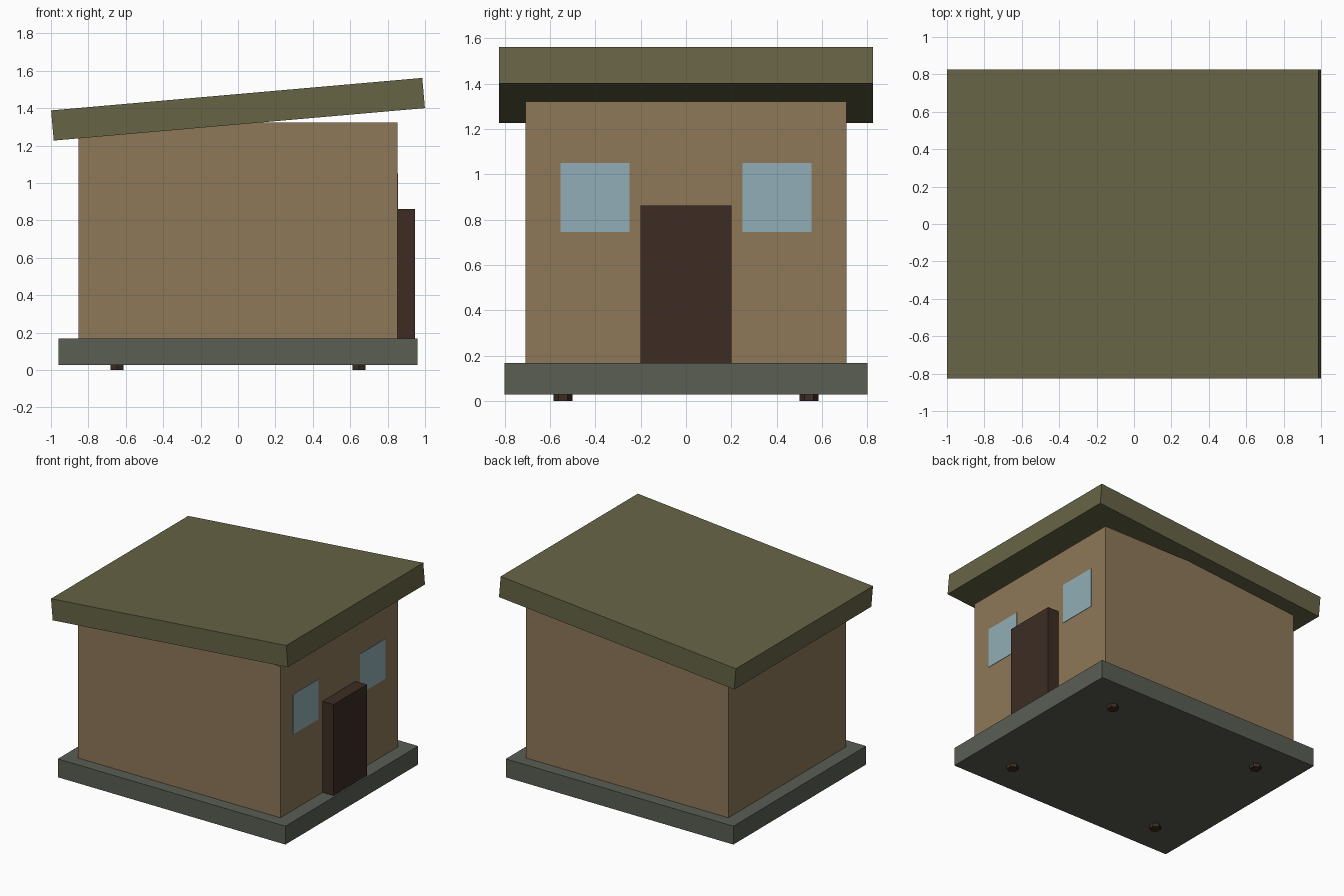
import bpy
import math

cube = bpy.data.objects.get("Cube")
if cube:
    bpy.data.objects.remove(cube, do_unlink=True)


def linear(c):
    c /= 255
    return c / 12.92 if c <= 0.04045 else ((c + 0.055) / 1.055) ** 2.4


def material(name, *rgb):
    mat = bpy.data.materials.new(name)
    colour = [linear(c) for c in rgb] + [1]
    mat.use_nodes = True
    mat.diffuse_color = colour
    bsdf = next(n for n in mat.node_tree.nodes if n.type == 'BSDF_PRINCIPLED')
    bsdf.inputs["Base Color"].default_value = colour
    return mat


tan = material("tan_wall", 141, 120, 88)
olive = material("olive_roof", 103, 100, 70)
grey = material("grey_stone", 90, 94, 84)
brown = material("dark_brown_wood", 61, 44, 35)
blue = material("pale_blue_glass", 145, 174, 183)


def box(name, x, y, z, mat):
    """Box spanning the given (low, high) range on each axis."""
    spans = (x, y, z)
    bpy.ops.mesh.primitive_cube_add(size=1, location=[(a + b) / 2 for a, b in spans])
    ob = bpy.context.object
    ob.name = name
    ob.scale = [b - a for a, b in spans]
    bpy.ops.object.transform_apply(location=False, rotation=False, scale=True)
    ob.data.materials.append(mat)
    return ob


# Floor slab and walls
box("floor_slab", (-0.96, 0.96), (-0.8, 0.8), (0.027, 0.167), grey)
box("walls", (-0.853, 0.853), (-0.708, 0.708), (0.167, 1.322), tan)

# Tilted flat roof
roof = box("roof", (-0.996, 0.996), (-0.826, 0.826), (1.313, 1.475), olive)
roof.rotation_euler.y = math.radians(-5)

# Door and its flanking windows on the +x wall
box("door", (0.845, 0.947), (-0.2, 0.2), (0.167, 0.862), brown)
for side, label in ((-1, "right"), (1, "left")):
    inner, outer = side * 0.25, side * 0.555
    box("window_" + label, (0.85, 0.856), sorted((inner, outer)), (0.746, 1.05), blue)

# Six-sided feet
for x in (-0.647, 0.647):
    for y in (-0.543, 0.543):
        bpy.ops.mesh.primitive_cylinder_add(vertices=6, radius=0.041, depth=0.035,
                                            location=(x, y, 0.0175))
        foot = bpy.context.object
        foot.name = "foot"
        foot.data.materials.append(brown)
